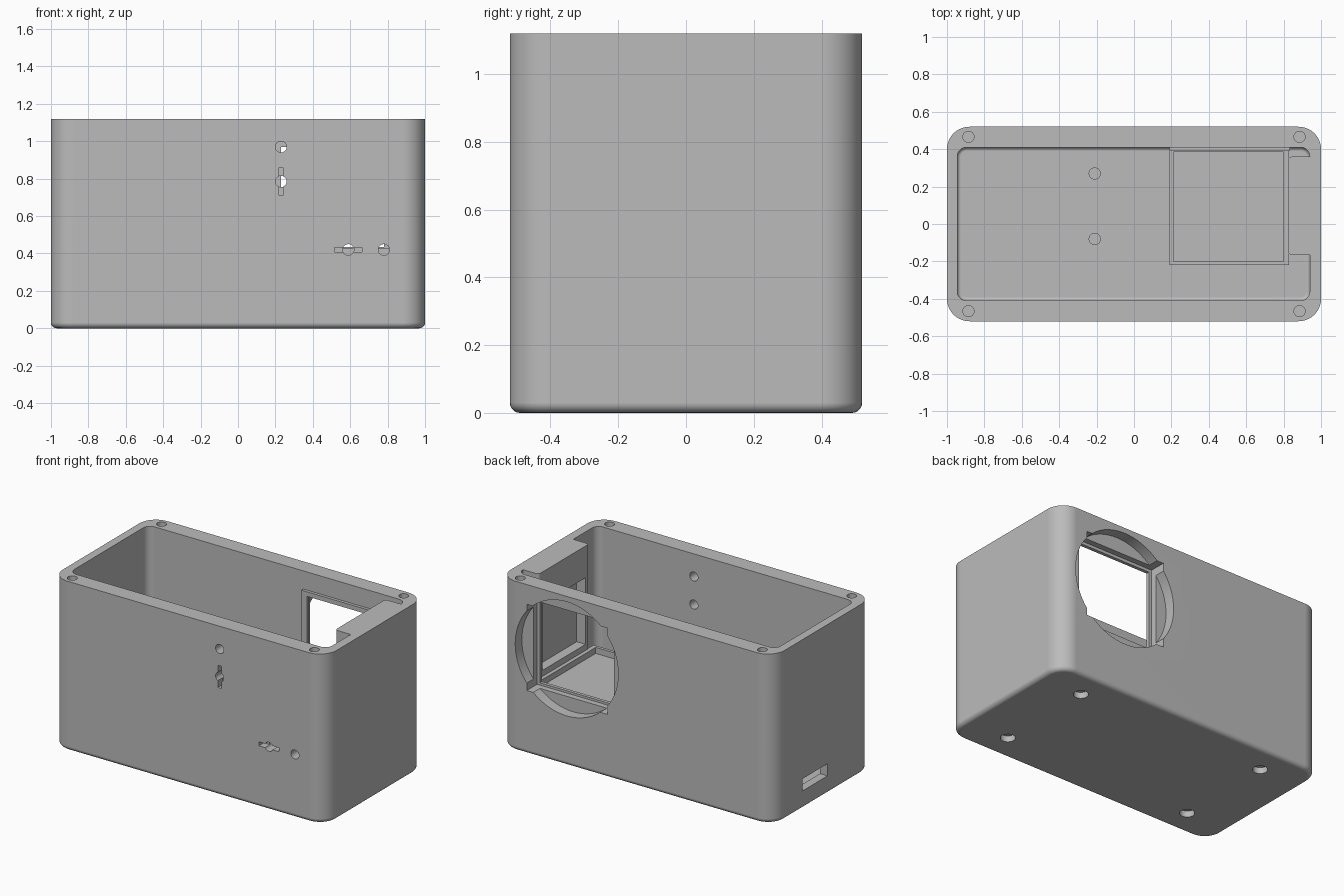
import bpy, bmesh, math
from mathutils import Matrix, Vector

if "Cube" in bpy.data.objects:
    bpy.data.objects.remove(bpy.data.objects["Cube"], do_unlink=True)

grey = bpy.data.materials.new("plain grey")
grey.use_nodes = True
grey.diffuse_color = (0.5, 0.5, 0.5, 1)
grey.node_tree.nodes["Principled BSDF"].inputs["Base Color"].default_value = (0.5, 0.5, 0.5, 1)


def add_object(name, bm):
    bmesh.ops.recalc_face_normals(bm, faces=bm.faces[:])
    mesh = bpy.data.meshes.new(name)
    bm.to_mesh(mesh)
    bm.free()
    mesh.materials.append(grey)
    obj = bpy.data.objects.new(name, mesh)
    bpy.context.collection.objects.link(obj)
    return obj


def box(name, x, y, z, corner=0, foot=0):
    """Box from ranges, with rounded upright edges and rounded bottom edge."""
    bm = bmesh.new()
    bmesh.ops.create_cube(bm, size=1)
    lo = Vector((x[0], y[0], z[0]))
    hi = Vector((x[1], y[1], z[1]))
    for v in bm.verts:
        v.co = Vector([(lo[i] if v.co[i] < 0 else hi[i]) for i in range(3)])
    if corner:
        upright = [e for e in bm.edges if abs(e.verts[0].co.z - e.verts[1].co.z) > 0.01]
        bmesh.ops.bevel(bm, geom=upright, offset=corner, segments=10, profile=0.5, affect='EDGES')
    if foot:
        base = [e for e in bm.edges if all(abs(v.co.z - z[0]) < 1e-5 for v in e.verts)]
        bmesh.ops.bevel(bm, geom=base, offset=foot, segments=5, profile=0.5, affect='EDGES')
    return add_object(name, bm)


def cylinder(name, centre, radius, length, axis='Z', sides=32):
    bm = bmesh.new()
    turn = Matrix.Rotation(math.pi / 2, 4, 'X') if axis == 'Y' else Matrix()
    bmesh.ops.create_cone(bm, cap_ends=True, segments=sides, radius1=radius, radius2=radius,
                          depth=length, matrix=Matrix.Translation(centre) @ turn)
    return add_object(name, bm)


def apply(obj, mod):
    with bpy.context.temp_override(object=obj, active_object=obj, selected_objects=[obj]):
        bpy.ops.object.modifier_apply(modifier=mod.name)


def cut(target, tool):
    mod = target.modifiers.new("cut", 'BOOLEAN')
    mod.operation = 'DIFFERENCE'
    mod.solver = 'EXACT'
    mod.object = tool
    bpy.context.view_layer.update()
    apply(target, mod)
    bpy.data.objects.remove(tool, do_unlink=True)


# Outer shell
body = box("enclosure_body", (-1, 1), (-0.52, 0.52), (0, 1.12), corner=0.12, foot=0.03)

# Cavity, leaving the side block, platform and window lip standing
cavity = box("cavity", (-0.945, 0.94), (-0.41, 0.41), (0.1, 1.3), corner=0.05, foot=0.02)
cut(cavity, box("side_block", (0.825, 1.1), (-0.165, 0.36), (0, 1.5), corner=0.02))
cut(cavity, box("platform", (0.19, 0.83), (-0.22, 0.5), (0, 0.43)))
cut(cavity, box("window_lip", (0.19, 0.835), (0.39, 0.5), (0.3, 1.0)))
cut(body, cavity)

# Platform tray and pocket in the side block
cut(body, box("tray", (0.21, 0.80), (-0.20, 0.385), (0.39, 0.6)))
cut(body, box("block_pocket", (0.7, 0.89), (-0.13, 0.32), (0.47, 0.91)))

# Back window: round recess, square seat and smaller opening in the lip
cut(body, cylinder("round_recess", (0.508, 0.55, 0.707), 0.377, 0.2, 'Y', 72))
cut(body, box("square_seat", (0.21, 0.80), (0.412, 0.7), (0.42, 0.99)))
cut(body, box("window_opening", (0.23, 0.78), (0.34, 0.6), (0.435, 0.97)))

# Cable slot in the right-hand end
cut(body, box("cable_slot", (-1.1, -0.9), (-0.05, 0.21), (0.12, 0.2)))

# Front through holes and shallow slots crossing two of them
for x, z in ((0.23, 0.97), (0.23, 0.785), (0.59, 0.42), (0.78, 0.42)):
    cut(body, cylinder("front_hole", (x, -0.46, z), 0.03, 0.24, 'Y', 24))
for x, z, half_x, half_z in ((0.23, 0.785, 0.013, 0.073), (0.59, 0.42, 0.073, 0.013)):
    cut(body, box("front_slot", (x - half_x, x + half_x), (-0.6, -0.47),
                  (z - half_z, z + half_z)))

# Rim screw holes and underside foot recesses
for sx in (-1, 1):
    for sy in (-1, 1):
        cut(body, cylinder("rim_hole", (sx * 0.885, sy * 0.466, 1.12), 0.03, 0.3))
        cut(body, cylinder("foot_recess", (sx * 0.69, sy * 0.335, 0), 0.045, 0.08))

# Blind holes in the inner floor
for y in (0.27, -0.08):
    cut(body, cylinder("floor_hole", (-0.21, y, 0.1), 0.03, 0.08))

# Smooth rounded edges, crisp cuts
for other in bpy.context.selected_objects:
    other.select_set(False)
body.select_set(True)
bpy.context.view_layer.objects.active = body
bpy.ops.object.shade_smooth_by_angle(angle=math.radians(30))
weighted = body.modifiers.new("even_normals", 'WEIGHTED_NORMAL')
weighted.keep_sharp = True
